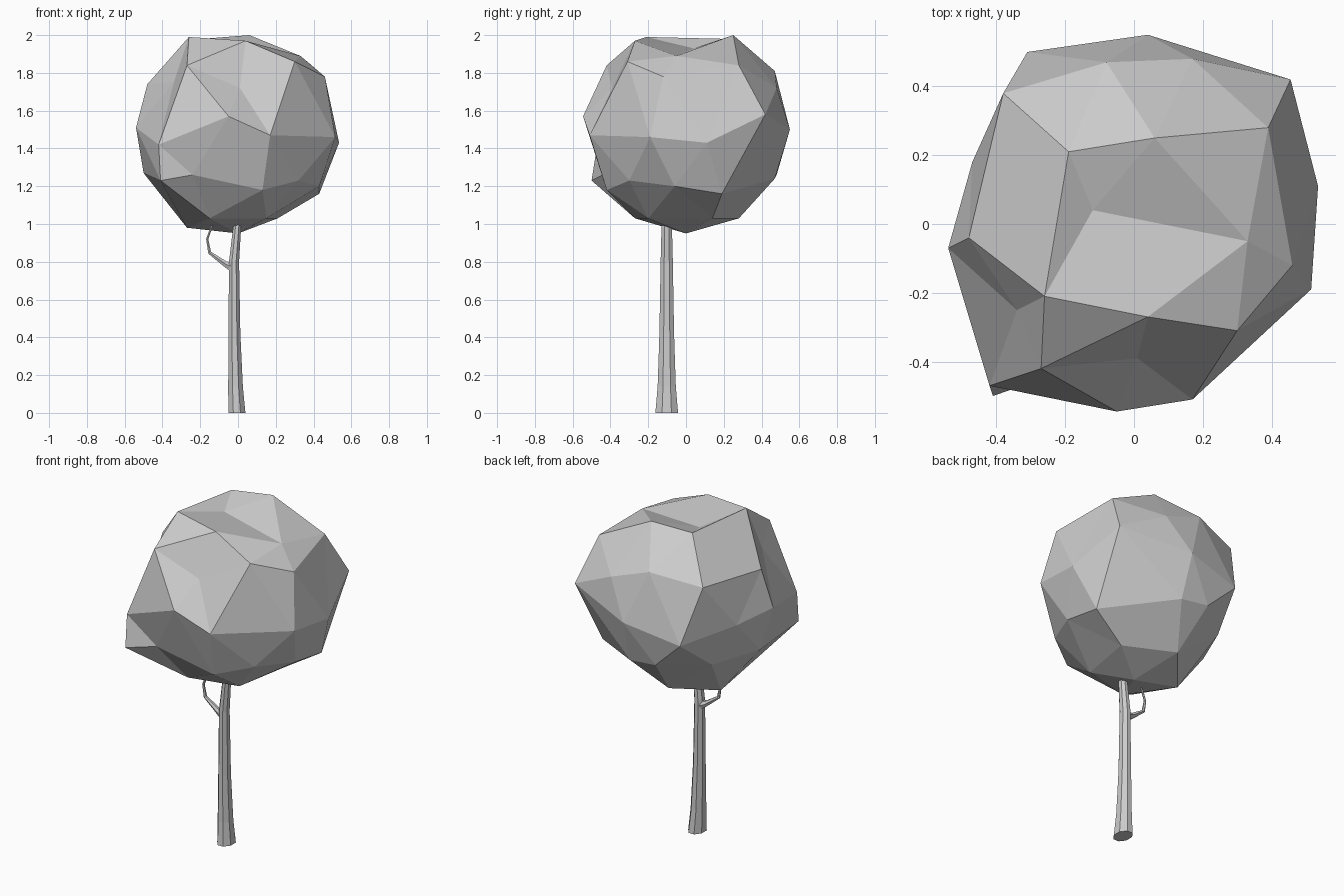
import bpy, bmesh, math
from mathutils import Vector

if "Cube" in bpy.data.objects:
    bpy.data.objects.remove(bpy.data.objects["Cube"])


def add_object(name, bm):
    bmesh.ops.recalc_face_normals(bm, faces=bm.faces[:])
    mesh = bpy.data.meshes.new(name)
    bm.to_mesh(mesh)
    bm.free()
    obj = bpy.data.objects.new(name, mesh)
    bpy.context.collection.objects.link(obj)
    return obj


def loft(name, sections, sides):
    """Tube through sections of (centre, u half-axis, v half-axis)."""
    bm = bmesh.new()
    rings = []
    for c, u, v in sections:
        c, u, v = Vector(c), Vector(u), Vector(v)
        angles = [2 * math.pi * (i + 0.5) / sides for i in range(sides)]
        rings.append([bm.verts.new(c + u * math.cos(a) + v * math.sin(a)) for a in angles])
    for a, b in zip(rings, rings[1:]):
        for i in range(sides):
            j = (i + 1) % sides
            bm.faces.new((a[i], a[j], b[j], b[i]))
    bm.faces.new(rings[0])
    bm.faces.new(rings[-1])
    return add_object(name, bm)


# Crown: a 42-point icosphere whose rings are pulled into a lumpy shape, top to bottom
crown_rings = [
    [(-.12, .04, 1.93)],
    [(.04, -.27, 1.97), (.33, -.05, 1.89), (.06, .25, 2), (-.19, .21, 1.98), (-.26, -.21, 1.99)],
    [(.30, -.31, 1.86), (.39, .28, 1.84), (-.08, .47, 1.81), (-.48, -.04, 1.74), (-.27, -.42, 1.84)],
    [(.01, -.39, 1.72), (.46, -.12, 1.78), (.17, .48, 1.72), (-.38, .38, 1.76), (-.34, -.25, 1.75)],
    [(.17, -.51, 1.47), (.515, -.19, 1.46), (.535, .11, 1.43), (.455, .42, 1.58), (.04, .55, 1.5),
     (-.31, .5, 1.43), (-.47, .18, 1.48), (-.54, -.07, 1.51), (-.42, -.47, 1.42), (-.05, -.545, 1.57)],
    [(.32, -.3, 1.23), (.43, .19, 1.16), (-.13, .48, 1.26), (-.5, 0, 1.27), (-.24, -.44, 1.26)],
    [(.13, -.42, 1.18), (.43, -.06, 1.2), (.05, .47, 1.24), (-.37, .28, 1.25), (-.41, -.5, 1.23)],
    [(.15, -.2, 1.03), (.21, .14, 1.03), (-.08, .28, 1.03), (-.27, .05, .98), (-.15, -.27, 1.03)],
    [(0, 0, .95)],
]
bm = bmesh.new()
bmesh.ops.create_icosphere(bm, subdivisions=2, radius=1)
verts = sorted(bm.verts, key=lambda v: -v.co.z)
# The corner just below the first two rings of five sets the starting angle
start = math.atan2(verts[11].co.y, verts[11].co.x) - 0.05
moves = []
for ring in crown_rings:
    layer, verts = verts[:len(ring)], verts[len(ring):]
    layer.sort(key=lambda v: (math.atan2(v.co.y, v.co.x) - start) % (2 * math.pi))
    moves += zip(layer, ring)
for v, p in moves:
    v.co = p
add_object("crown", bm)

# Trunk: flared foot, slight lean at the top (x, z, x radius, y radius)
trunk = [(-.006, 0, .049, .065), (-.013, .14, .042, .052), (-.019, .42, .034, .042),
         (-.021, .8, .029, .035), (-.005, .98, .023, .03), (.0, 1.06, .018, .022)]
loft("trunk", [((x, -.102, z), (rx, 0, 0), (0, ry, 0)) for x, z, rx, ry in trunk], 8)

# Side branch curling up into the crown (x, z, radius, direction tilt in degrees)
branch = [(-.025, .77, .03, 60), (-.07, .79, .017, 60), (-.15, .848, .01, 35),
          (-.163, .92, .007, -5), (-.14, .985, .006, -20), (-.12, 1.04, .005, -20)]
sections = []
for x, z, r, tilt in branch:
    t = math.radians(tilt)
    sections.append(((x, -.1, z), (r * math.cos(t), 0, r * math.sin(t)), (0, r, 0)))
loft("branch", sections, 6)
